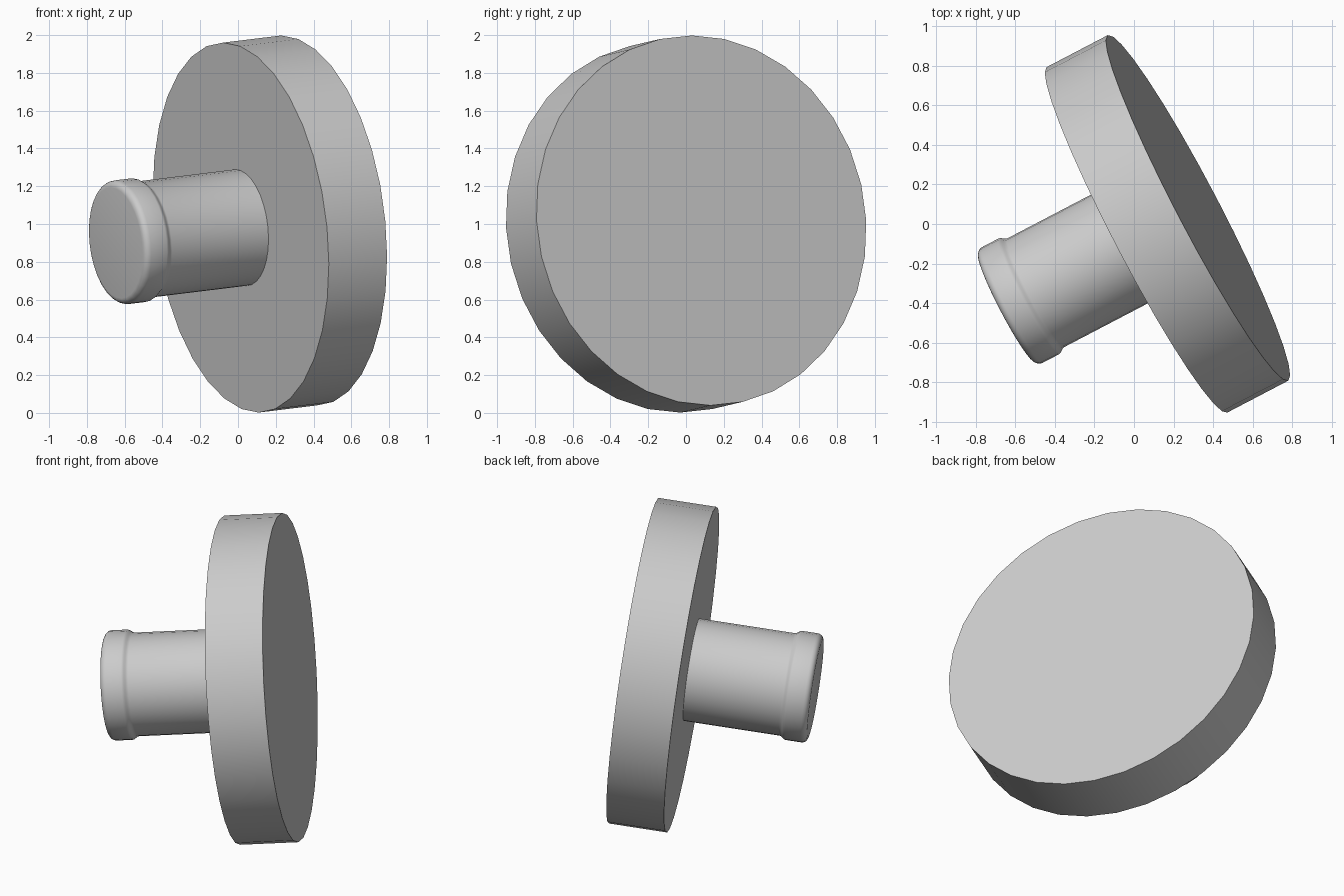
import bpy
import math
from math import cos, sin, pi
from mathutils import Vector, Matrix

cube = bpy.data.objects.get("Cube")
if cube:
    bpy.data.objects.remove(cube, do_unlink=True)

# Single grey material
grey = bpy.data.materials.new("light grey")
grey.use_nodes = True
grey.diffuse_color = (0.6, 0.6, 0.6, 1)
grey.node_tree.nodes["Principled BSDF"].inputs["Base Color"].default_value = (0.6, 0.6, 0.6, 1)

# Shared tilted axis: starts on the disc's front face and points out along the stem
axis = Vector((-0.88, -0.46, -0.108)).normalized()
frame = Matrix.Translation((0.015, -0.08, 0.981)) @ axis.to_track_quat('Z', 'Y').to_matrix().to_4x4()


def lathe(name, profile, sides=32):
    """Capped solid of revolution from (radius, height) points."""
    verts = [(r * cos(2 * pi * i / sides), r * sin(2 * pi * i / sides), h)
             for r, h in profile for i in range(sides)]
    faces = [(k * sides + i, k * sides + (i + 1) % sides,
              (k + 1) * sides + (i + 1) % sides, (k + 1) * sides + i)
             for k in range(len(profile) - 1) for i in range(sides)]
    faces.append(tuple(reversed(range(sides))))
    faces.append(tuple(range(len(verts) - sides, len(verts))))
    mesh = bpy.data.meshes.new(name)
    mesh.from_pydata(verts, [], faces)
    mesh.materials.append(grey)
    obj = bpy.data.objects.new(name, mesh)
    bpy.context.collection.objects.link(obj)
    obj.matrix_world = frame
    bpy.ops.object.select_all(action='DESELECT')
    obj.select_set(True)
    bpy.context.view_layer.objects.active = obj
    bpy.ops.object.shade_smooth_by_angle(angle=math.radians(35))
    return obj


# Large flat disc
lathe("disc", [(0.985, -0.35), (0.985, 0)])

# Stem with a slightly wider lip, eased at its root and rounded at its end
shaft, lip, end, rounding = 0.31, 0.33, 0.75, 0.035
steps = 5
ease = [(shaft + (lip - shaft) * (1 - cos(pi * t / steps)) / 2, 0.58 + 0.04 * t / steps)
        for t in range(steps + 1)]
corner = [(lip - rounding * (1 - cos(pi / 2 * t / steps)),
           end - rounding * (1 - sin(pi / 2 * t / steps))) for t in range(steps + 1)]
lathe("stem", [(shaft, -0.02)] + ease + corner)
